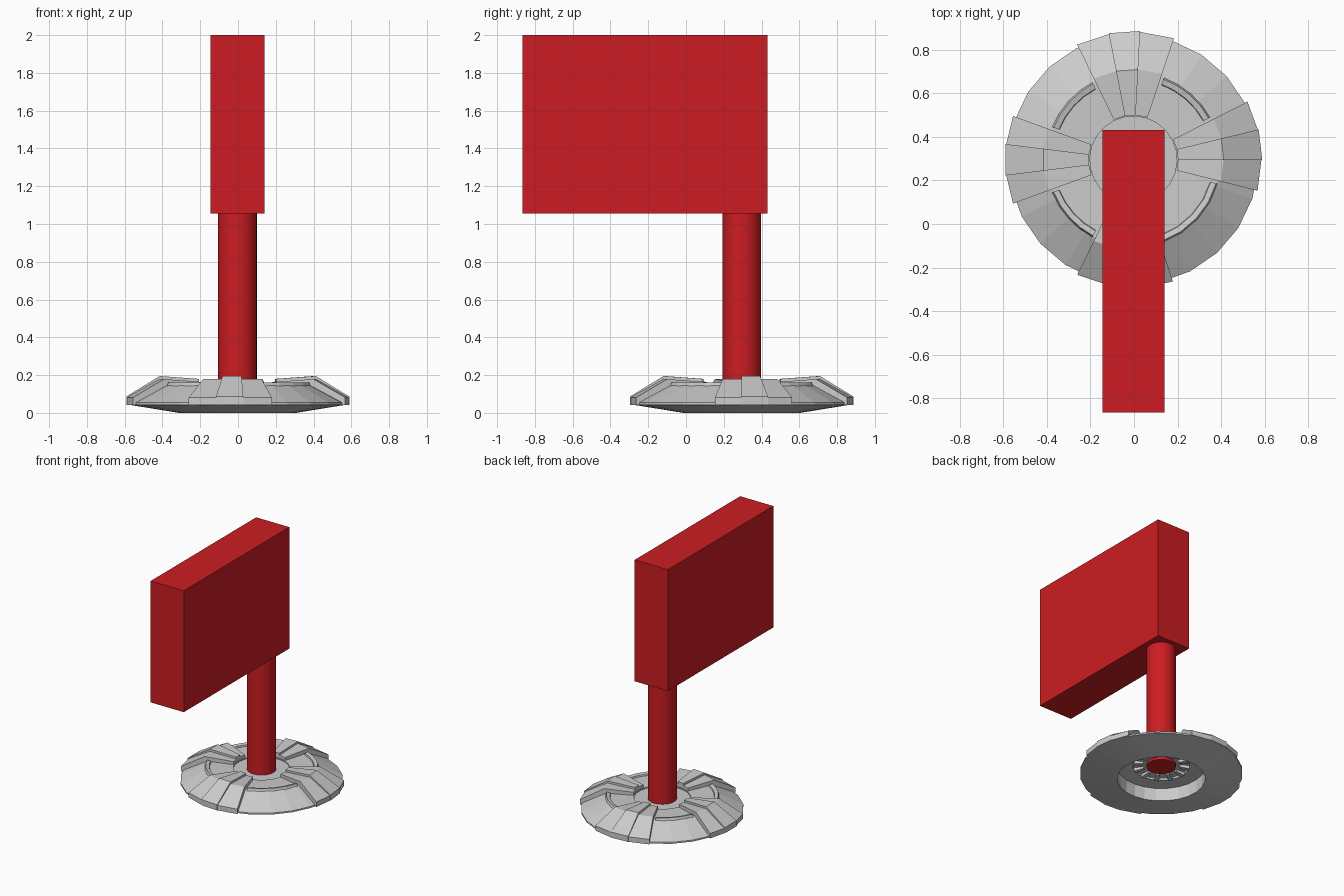
import bpy, bmesh
from math import radians, cos, sin

if "Cube" in bpy.data.objects:
    bpy.data.objects.remove(bpy.data.objects["Cube"])

CX, CY = -0.003, 0.295          # axis of the post and base

red = bpy.data.materials.new("red_paint")
red.diffuse_color = (0.6, 0.012, 0.016, 1)
red.use_nodes = True
red.node_tree.nodes["Principled BSDF"].inputs["Base Color"].default_value = red.diffuse_color


def finish(bm, name, mat=None):
    bmesh.ops.recalc_face_normals(bm, faces=bm.faces)
    me = bpy.data.meshes.new(name)
    bm.to_mesh(me)
    bm.free()
    ob = bpy.data.objects.new(name, me)
    bpy.context.collection.objects.link(ob)
    if mat:
        me.materials.append(mat)
    return ob


def sweep(name, profile, angles, closed=False):
    """Sweep a closed (radius, z) profile around the base axis."""
    bm = bmesh.new()
    rings = [[bm.verts.new((CX + r * cos(radians(a)), CY + r * sin(radians(a)), z))
              for r, z in profile] for a in angles]
    n = len(profile)
    pairs = list(zip(rings, rings[1:]))
    if closed:
        pairs.append((rings[-1], rings[0]))
    for p, q in pairs:
        for i in range(n):
            j = (i + 1) % n
            bm.faces.new((p[i], p[j], q[j], q[i]))
    if not closed:
        bm.faces.new(rings[0])
        bm.faces.new(rings[-1])
    return finish(bm, name)


# Sign board
bm = bmesh.new()
bmesh.ops.create_cube(bm, size=1)
bmesh.ops.scale(bm, vec=(0.285, 1.296, 0.945), verts=bm.verts)
bmesh.ops.translate(bm, vec=(-0.003, -0.217, 1.5275), verts=bm.verts)
finish(bm, "sign_board", red)

# Post
bpy.ops.mesh.primitive_cylinder_add(vertices=32, radius=0.103, depth=0.96,
                                    location=(CX, CY, 0.58))
post = bpy.context.object
post.name = "post"
post.data.materials.append(red)
bpy.ops.object.shade_smooth_by_angle()

# Faceted base shell, hollow underneath
full = [12 + 15 * k for k in range(24)]
sweep("base_shell", [(0.31, 0.0), (0.575, 0.043), (0.575, 0.055), (0.40, 0.145),
                     (0.2, 0.14), (0.2, 0.105), (0.31, 0.10)], full, True)

# Recessed floor around the post
sweep("base_floor", [(0.09, 0.12), (0.205, 0.12), (0.205, 0.132), (0.09, 0.132)],
      full, True)

# Small ribs under the floor
for k in range(12):
    a = 30 * k
    sweep("floor_rib", [(0.13, 0.105), (0.2, 0.095), (0.2, 0.122), (0.13, 0.122)],
          (a - 5, a + 5))

# Armour plates: four groups of three, the middle one raised
groups = {"east": (-14, 0, 13.6, 27), "north": (71.5, 87, 101, 116),
          "west": (160, 173, 187, 200), "south": (244, 259, 273, 288)}
for side, edges in groups.items():
    for i in range(3):
        lift = 0.0 if i == 1 else 0.016
        r = 0.592 if i == 1 else 0.588
        sweep(side + "_plate", [(0.57, 0.043), (r, 0.043), (r, 0.087 - lift / 3),
                                (0.415, 0.195 - lift), (0.205, 0.18 - lift),
                                (0.205, 0.13), (0.39, 0.135)], edges[i:i + 2])

# Curved ridges between the plate groups
for start, end in ((29, 69.5), (118, 158), (202, 242), (290, 344)):
    arc = [start + (end - start) * t / 4 for t in range(5)]
    sweep("curved_ridge", [(0.365, 0.135), (0.37, 0.156), (0.395, 0.162),
                           (0.405, 0.135)], arc)
